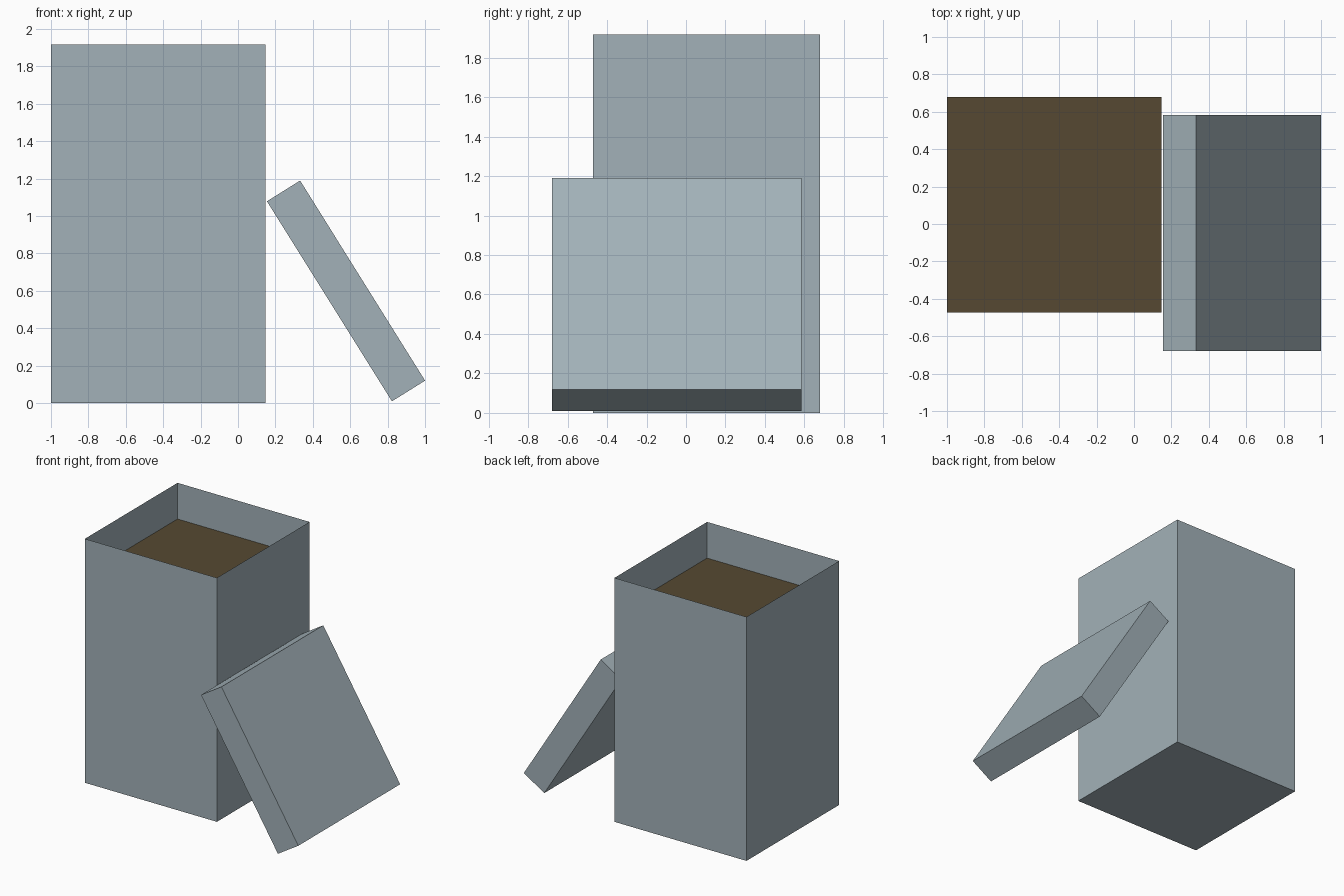
import bpy, bmesh, math
from mathutils import Matrix, Vector

if "Cube" in bpy.data.objects:
    bpy.data.objects.remove(bpy.data.objects["Cube"])


def material(name, rgb):
    """Flat material from sRGB 0-255 values, stored as linear."""
    def lin(c):
        c /= 255
        return c / 12.92 if c <= 0.04045 else ((c + 0.055) / 1.055) ** 2.4
    m = bpy.data.materials.new(name)
    m.diffuse_color = (*[lin(c) for c in rgb], 1)
    m.use_nodes = True
    m.node_tree.nodes["Principled BSDF"].inputs["Base Color"].default_value = m.diffuse_color
    return m


def add_object(name, bm, mat):
    mesh = bpy.data.meshes.new(name)
    bm.to_mesh(mesh)
    bm.free()
    mesh.materials.append(mat)
    ob = bpy.data.objects.new(name, mesh)
    bpy.context.collection.objects.link(ob)
    return ob


def box(size, centre, tilt=0.0):
    """Cuboid of a given size, tilted about the y axis."""
    bm = bmesh.new()
    m = (Matrix.Translation(centre) @ Matrix.Rotation(math.radians(tilt), 4, 'Y')
         @ Matrix.Diagonal((*size, 1)))
    bmesh.ops.create_cube(bm, size=1, matrix=m)
    return bm


grey = material("blue_grey", (162, 177, 184))
brown = material("dark_brown", (86, 73, 50))

W, D, H = 1.147, 1.15, 1.916
CENTRE = Vector((-0.4265, 0.103, H / 2))
FILL_Z = 1.632

# Bin: thin-walled box, open at the top
bm = box((W, D, H), CENTRE)
bmesh.ops.delete(bm, geom=[f for f in bm.faces if f.normal.z > 0.9], context='FACES_ONLY')
add_object("bin", bm, grey)

# Contents: flat brown surface a little below the rim
bm = bmesh.new()
bmesh.ops.create_grid(bm, x_segments=1, y_segments=1, size=0.5,
                      matrix=Matrix.Translation((CENTRE.x, CENTRE.y, FILL_Z))
                      @ Matrix.Diagonal((W, D, 1, 1)))
add_object("bin_contents", bm, brown)

# Lid: square slab leaning against the right side of the bin
add_object("lid", box((1.261, 1.264, 0.209), (0.5775, -0.048, 0.599), tilt=58), grey)
